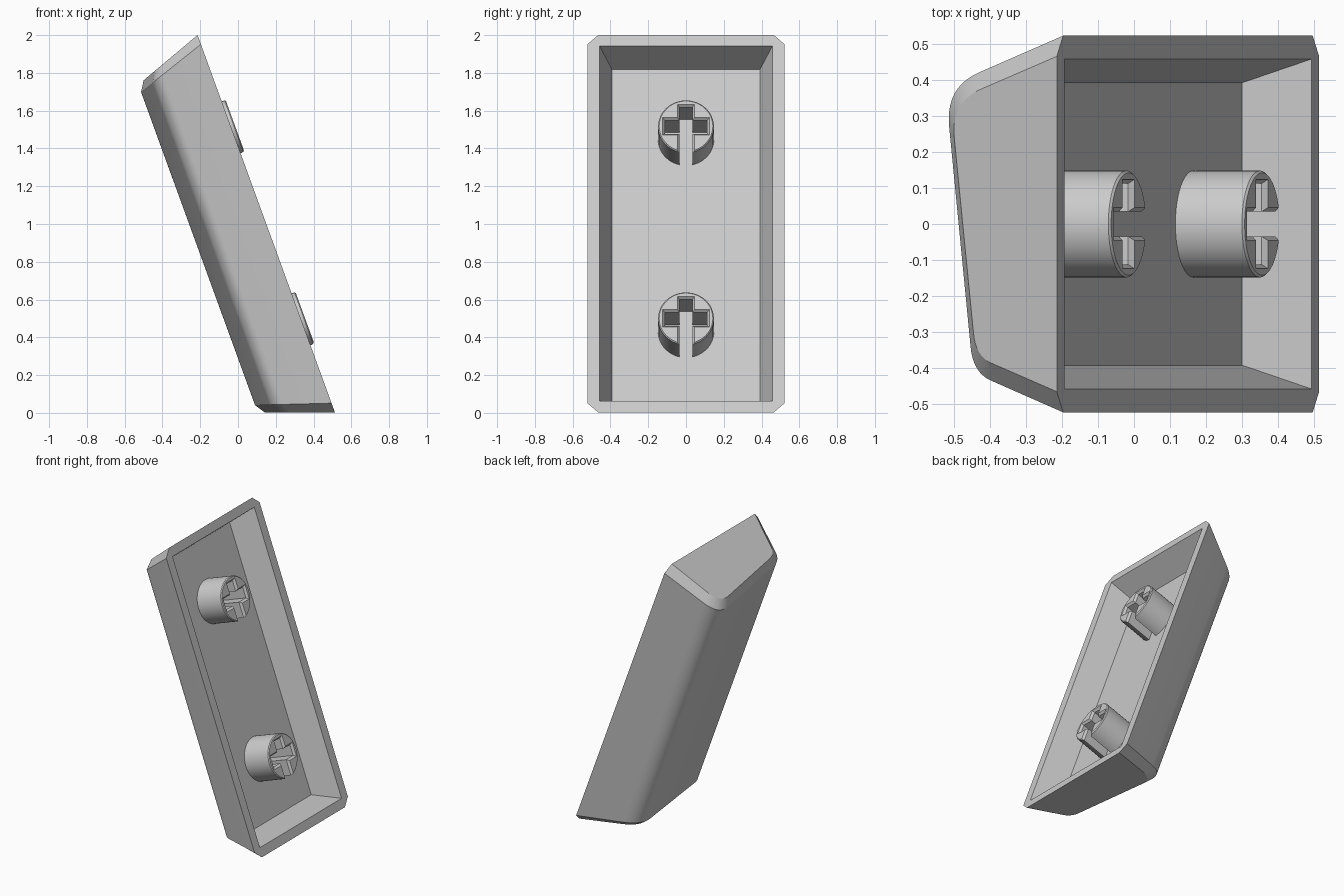
import bpy, bmesh, math
from mathutils import Matrix, Vector

cube = bpy.data.objects.get("Cube")
if cube:
    bpy.data.objects.remove(cube, do_unlink=True)

# Local frame: x = across, y = along the cap, z = out of the open side
TILT = math.radians(20)
S, C = math.sin(TILT), math.cos(TILT)
FRAME = Matrix(((0, -S, C, 0), (1, 0, 0, 0), (0, C, S, 0), (0, 0, 0, 1)))
MID = 0.89       # middle of the cap along its length
RIM = 0.483      # height of the open rim
FLOOR = 0.303    # height of the cavity floor
TIP = 0.505      # height of the stem tips
TAPER = math.tan(TILT)

plastic = bpy.data.materials.new("light_grey_plastic")
plastic.use_nodes = True
grey = (0.6, 0.6, 0.6, 1)
plastic.diffuse_color = grey
plastic.node_tree.nodes["Principled BSDF"].inputs["Base Color"].default_value = grey


def loft(name, rings):
    """Closed solid through matching rings of local points."""
    bm = bmesh.new()
    loops = [[bm.verts.new(p) for p in ring] for ring in rings]
    for a, b in zip(loops, loops[1:]):
        for i in range(len(a)):
            j = (i + 1) % len(a)
            bm.faces.new((a[i], a[j], b[j], b[i]))
    bm.faces.new(loops[0][::-1])
    bm.faces.new(loops[-1])
    bmesh.ops.recalc_face_normals(bm, faces=bm.faces)
    mesh = bpy.data.meshes.new(name)
    bm.to_mesh(mesh)
    bm.free()
    mesh.materials.append(plastic)
    obj = bpy.data.objects.new(name, mesh)
    obj.matrix_world = FRAME
    bpy.context.collection.objects.link(obj)
    return obj


def activate(obj):
    bpy.ops.object.select_all(action='DESELECT')
    obj.select_set(True)
    bpy.context.view_layer.objects.active = obj


def cut(obj, cutter):
    cutter.hide_render = True
    mod = obj.modifiers.new("cut", 'BOOLEAN')
    mod.operation = 'DIFFERENCE'
    mod.solver = 'EXACT'
    mod.object = cutter
    activate(obj)
    bpy.ops.object.modifier_apply(modifier=mod.name)
    bpy.data.objects.remove(cutter, do_unlink=True)


def smooth(obj, degrees):
    activate(obj)
    bpy.ops.object.shade_smooth_by_angle(angle=math.radians(degrees))


def rounded(a, corner, b, steps=10):
    """Soft corner between two tangent points."""
    a, corner, b = Vector(a), Vector(corner), Vector(b)
    ts = [i / steps for i in range(steps + 1)]
    return [a * (1 - t) ** 2 + corner * 2 * t * (1 - t) + b * t * t for t in ts]


# Cap shell: slanted trapezoid section with two soft edges and chamfered ends
section = [Vector((-0.522, RIM)), Vector((0.522, RIM))]
section += rounded((0.42, 0.2), (0.379, 0.087), (0.27, 0.1))
section += rounded((-0.34, 0.172), (-0.411, 0.18), (-0.433, 0.238))


def end_ring(side, half, taper, wide, deep):
    ring = []
    for p in section:
        drop = (RIM - p.y) * deep
        ring.append((p.x * wide, MID + side * (half - taper * drop), RIM - drop))
    return ring


ends = [(1.063, TAPER, 0.89, 0.91), (1.011, 0.335, 1, 1)]
cap = loft("cap_shell", [end_ring(-1, *e) for e in ends]
           + [end_ring(1, *e) for e in reversed(ends)])


# Tapered cavity
def cavity_ring(z):
    grow = (z - RIM) * TAPER
    x, y = 0.457 + grow, 1.0 + grow
    return [(sx * x, MID + sy * y, z)
            for sx, sy in ((-1, -1), (1, -1), (1, 1), (-1, 1))]


cut(cap, loft("cavity_cutter", [cavity_ring(FLOOR), cavity_ring(RIM + 0.1)]))
smooth(cap, 20)


# Stems: round posts with a flared cross slot, open at the lower side
def circle(r, y, z, n=48):
    return [(r * math.cos(i * math.tau / n), y + r * math.sin(i * math.tau / n), z)
            for i in range(n)]


def cross(y, z, g):
    w, h, arm, low = 0.034 + g, 0.037 + g, 0.112 + g, -0.25
    right = [(w, low), (w, -h), (arm, -h), (arm, h), (w, h), (w, arm)]
    outline = right + [(-px, py) for px, py in reversed(right)]
    return [(px, y + py, z) for px, py in outline]


for name, offset in (("lower_stem", -0.541), ("upper_stem", 0.541)):
    y = MID + offset
    stem = loft(name, [circle(0.148, y, FLOOR - 0.02),
                       circle(0.148, y, TIP - 0.006), circle(0.142, y, TIP)])
    slot = loft("slot_cutter", [cross(y, FLOOR - 0.05, 0), cross(y, TIP - 0.015, 0),
                                cross(y, TIP + 0.015, 0.024)])
    cut(stem, slot)
    smooth(stem, 30)
